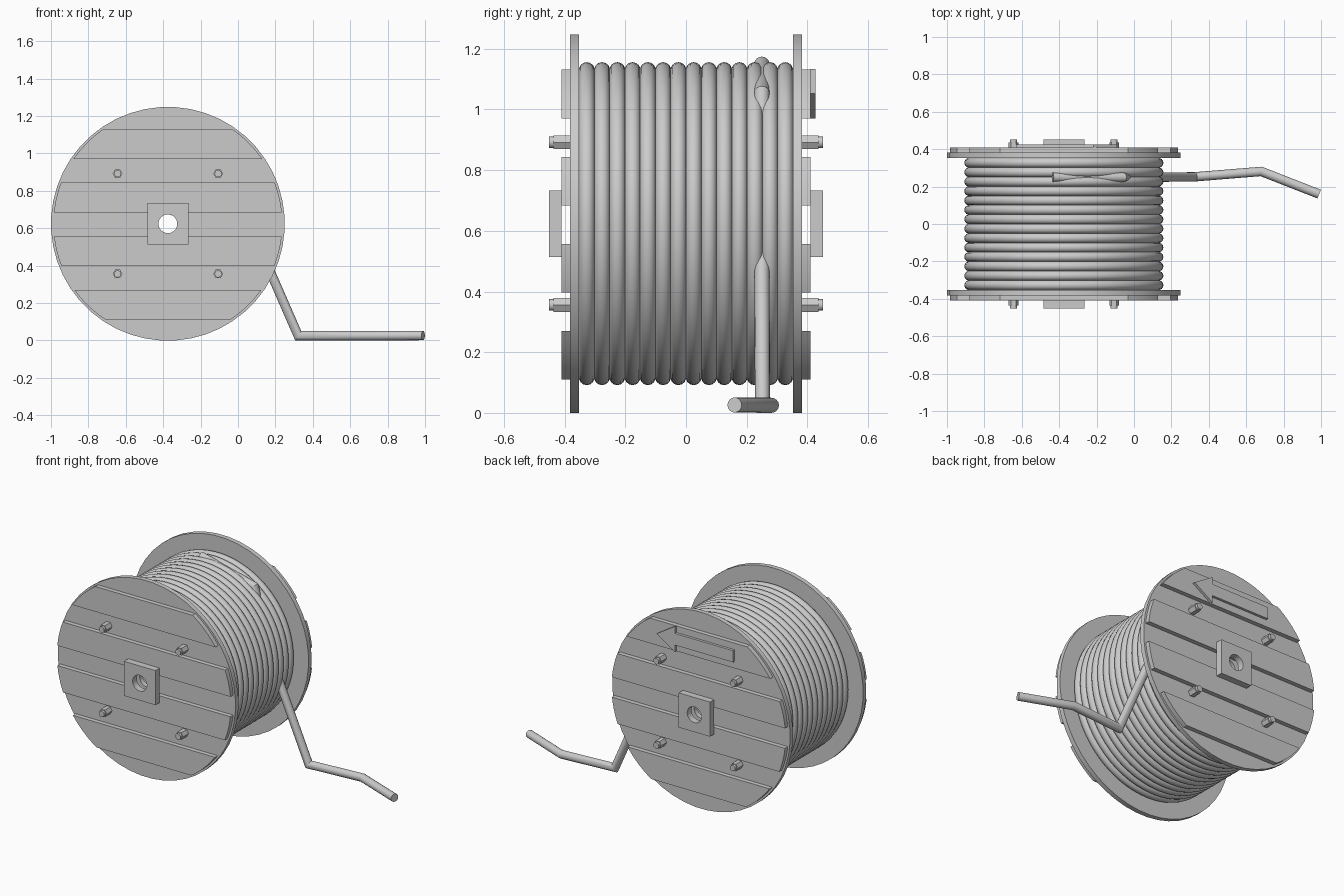
import bpy, bmesh, math
from mathutils import Vector

if "Cube" in bpy.data.objects:
    bpy.data.objects.remove(bpy.data.objects["Cube"])

CX, CZ = -0.375, 0.6237      # reel axis
N = 48                       # sides of the round flanges

grey = bpy.data.materials.new("plain_grey")
grey.diffuse_color = (0.6, 0.6, 0.6, 1)
grey.use_nodes = True
grey.node_tree.nodes["Principled BSDF"].inputs["Base Color"].default_value = grey.diffuse_color


def finish(name, bm, angle=30):
    bmesh.ops.recalc_face_normals(bm, faces=bm.faces[:])
    mesh = bpy.data.meshes.new(name)
    bm.to_mesh(mesh)
    bm.free()
    mesh.materials.append(grey)
    obj = bpy.data.objects.new(name, mesh)
    bpy.context.collection.objects.link(obj)
    bpy.ops.object.select_all(action='DESELECT')
    bpy.context.view_layer.objects.active = obj
    obj.select_set(True)
    bpy.ops.object.shade_smooth_by_angle(angle=math.radians(angle))
    return obj


def circle(r, n=N, half=0.5):
    return [(CX + r * math.cos(2 * math.pi * (i + half) / n),
             CZ + r * math.sin(2 * math.pi * (i + half) / n)) for i in range(n)]


def prism(name, pts, y0, y1):
    """Solid x-z outline between two depths."""
    bm = bmesh.new()
    a, b = ([bm.verts.new((x, y, z)) for x, z in pts] for y in (y0, y1))
    bm.faces.new(a)
    bm.faces.new(b)
    for i in range(len(a)):
        j = (i + 1) % len(a)
        bm.faces.new((a[i], a[j], b[j], b[i]))
    return finish(name, bm)


def bored_prism(name, outer, inner, y0, y1):
    """Outline with a matching inner hole."""
    bm = bmesh.new()
    rings = [[bm.verts.new((x, y, z)) for x, z in pts]
             for pts, y in ((outer, y0), (outer, y1), (inner, y1), (inner, y0))]
    for k in range(4):
        a, b = rings[k], rings[(k + 1) % 4]
        for i in range(len(a)):
            j = (i + 1) % len(a)
            bm.faces.new((a[i], a[j], b[j], b[i]))
    return finish(name, bm)


def plank_outline(z0, z1, r=0.612, steps=8):
    """Board cut to a circle of radius r."""
    a0, a1 = math.asin((z0 - CZ) / r), math.asin((z1 - CZ) / r)
    arc = [a0 + (a1 - a0) * i / steps for i in range(steps + 1)]
    right = [(CX + r * math.cos(a), CZ + r * math.sin(a)) for a in arc]
    return right + [(2 * CX - x, z) for x, z in reversed(right)]


# Square hub outline with as many points as its hole
square = []
for i in range(N):
    c, s = math.cos(2 * math.pi * i / N), math.sin(2 * math.pi * i / N)
    k = 0.11 / max(abs(c), abs(s))
    square.append((CX + k * c, CZ + k * s))

# Both ends of the reel
for side, s in (("front", -1), ("back", 1)):
    bored_prism(side + "_flange", circle(0.625), circle(0.05), s * 0.352, s * 0.382)
    bored_prism(side + "_hub_plate", square, circle(0.05, half=0), s * 0.41, s * 0.452)
    for i in range(4):
        z = 0.11 + 0.287 * i
        prism(f"{side}_plank_{i + 1}", plank_outline(z, z + 0.16), s * 0.382, s * 0.41)
    for dx in (-0.269, 0.269):
        for dz in (-0.268, 0.268):
            def at(r, n):
                return [(x + dx, z + dz) for x, z in circle(r, n, 0)]
            prism(side + "_nut", at(0.026, 6), s * 0.38, s * 0.437)
            prism(side + "_bolt_end", at(0.019, 16), s * 0.43, s * 0.452)

# Direction arrow on the back
ZA = 1.052
prism("arrow", [(-0.63, ZA - 0.037), (-0.22, ZA - 0.037), (-0.22, ZA - 0.082), (-0.09, ZA),
                (-0.22, ZA + 0.082), (-0.22, ZA + 0.037), (-0.63, ZA + 0.037)], 0.409, 0.426)

# Drum under the cable
bored_prism("drum", circle(0.5), circle(0.48), -0.353, 0.353)

# Wound cable turns
bm = bmesh.new()
MAJ, MIN, TURNS = 96, 14, 14
for t in range(TURNS):
    yc = -0.327 + 0.654 * t / (TURNS - 1)
    rings = []
    for i in range(MAJ):
        a = 2 * math.pi * i / MAJ
        ring = []
        for j in range(MIN):
            b = 2 * math.pi * j / MIN
            r = 0.506 + 0.0262 * math.cos(b)
            ring.append(bm.verts.new((CX + r * math.cos(a), yc + 0.0262 * math.sin(b),
                                      CZ + r * math.sin(a))))
        rings.append(ring)
    for i in range(MAJ):
        p, q = rings[i], rings[(i + 1) % MAJ]
        for j in range(MIN):
            k = (j + 1) % MIN
            bm.faces.new((p[j], p[k], q[k], q[j]))
finish("cable_turns", bm, 60)

# Loose cable end, swept with mitred bends
path = [Vector(p) for p in ((-0.435, 0.25, 1.15), (-0.06, 0.25, 1.056), (0.08, 0.25, 0.58),
                            (0.322, 0.252, 0.025), (0.68, 0.281, 0.025), (0.99, 0.16, 0.026))]
bm = bmesh.new()
dirs = [(b - a).normalized() for a, b in zip(path, path[1:])]
u = dirs[0].cross(Vector((0, 1, 0))).normalized()
v = dirs[0].cross(u)
SIDES = 16
ring = [path[0] + 0.025 * (u * math.cos(2 * math.pi * i / SIDES) +
                           v * math.sin(2 * math.pi * i / SIDES)) for i in range(SIDES)]
prev = [bm.verts.new(p) for p in ring]
bm.faces.new(prev)
for k, d in enumerate(dirs):
    n = (d + dirs[min(k + 1, len(dirs) - 1)]).normalized()
    ring = [p + d * ((path[k + 1] - p).dot(n) / d.dot(n)) for p in ring]
    cur = [bm.verts.new(p) for p in ring]
    for i in range(SIDES):
        j = (i + 1) % SIDES
        bm.faces.new((prev[i], prev[j], cur[j], cur[i]))
    prev = cur
bm.faces.new(prev)
finish("loose_cable_end", bm, 28)
